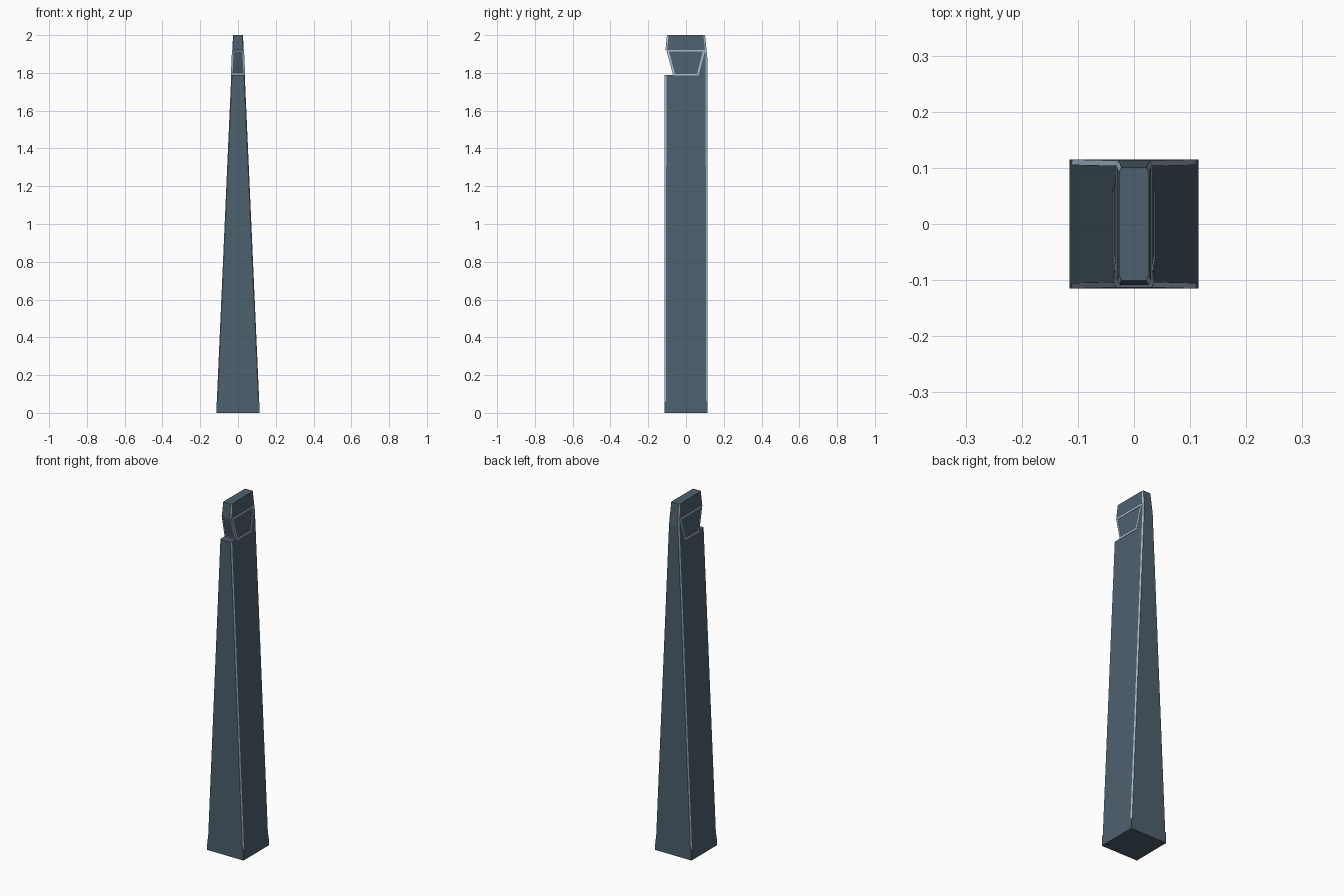
import bpy
from mathutils import Vector

if "Cube" in bpy.data.objects:
    bpy.data.objects.remove(bpy.data.objects["Cube"])


def material(name, rgb):
    m = bpy.data.materials.new(name)
    m.diffuse_color = (*rgb, 1)
    m.use_nodes = True
    m.node_tree.nodes["Principled BSDF"].inputs["Base Color"].default_value = m.diffuse_color
    return m


slate = material("slate metal", (0.075, 0.118, 0.152))
pale = material("pale blue trim", (0.40, 0.50, 0.64))


def make(name, verts, faces, light=()):
    me = bpy.data.meshes.new(name)
    me.from_pydata(verts, [], faces)
    me.materials.append(slate)
    me.materials.append(pale)
    for i in light:
        me.polygons[i].material_index = 1
    ob = bpy.data.objects.new(name, me)
    bpy.context.collection.objects.link(ob)
    return ob


def half_x(z):
    # the straight taper of the two sides
    return 0.115 - 0.0443 * z


CX, CY = 0.004, 0.009   # corner chamfer size


def ring(z, y0, y1):
    h = half_x(z)
    return [(-h + CX, y0, z), (h - CX, y0, z), (h, y0 + CY, z), (h, y1 - CY, z),
            (h - CX, y1, z), (-h + CX, y1, z), (-h, y1 - CY, z), (-h, y0 + CY, z)]


def loft(name, levels):
    # levels: (z, front y, back y); the chamfer faces are pale
    verts = [v for lv in levels for v in ring(*lv)]
    faces, light = [list(range(7, -1, -1))], []
    for r in range(len(levels) - 1):
        for i in range(8):
            j = (i + 1) % 8
            if i % 2:
                light.append(len(faces))
            faces.append([r * 8 + i, r * 8 + j, r * 8 + 8 + j, r * 8 + 8 + i])
    n = (len(levels) - 1) * 8
    faces.append(list(range(n, n + 8)))
    return make(name, verts, faces, light)


# Square foot
foot = []
for z in (0, 0.06):
    h, d = half_x(z), 0.115
    foot += [(-h, -d, z), (h, -d, z), (h, d, z), (-h, d, z)]
make("foot", foot, [[3, 2, 1, 0], [4, 5, 6, 7]] +
     [[i, (i + 1) % 4, (i + 1) % 4 + 4, i + 4] for i in range(4)])

# Tapered post, notched lamp section and cap
loft("post", [(0.06, -0.115, 0.115), (1.79, -0.113, 0.113)])
loft("lamp_section", [(1.79, -0.066, 0.113), (1.88, -0.0912, 0.113), (1.92, -0.102, 0.109)])
loft("cap", [(1.92, -0.109, 0.109), (2.0, -0.101, 0.101)])


def frame(name, corners, width, out=0.002):
    # flat raised trim around a four-sided panel, corners counter-clockwise from outside
    c = [Vector(p) for p in corners]
    n = (c[1] - c[0]).cross(c[3] - c[0]).normalized()
    inner = []
    for i in range(4):
        a, b = (c[i - 1] - c[i]).normalized(), (c[(i + 1) % 4] - c[i]).normalized()
        inner.append(c[i] + (a + b) * width / a.cross(b).length)
    verts = [p + n * s for s in (out, -out) for p in c + inner]
    faces = []
    for i in range(4):
        j = (i + 1) % 4
        faces += [[i, j, j + 4, i + 4], [i + 12, j + 12, j + 8, i + 8],
                  [i + 8, j + 8, j, i], [i + 4, j + 4, j + 12, i + 12]]
    make(name, verts, faces, range(len(faces)))


# Pale trim on both sides and on the sloping front window
lo, hi = half_x(1.785), half_x(1.922)
frame("right_window_trim", [(lo, -0.066, 1.785), (lo, 0.066, 1.785),
                            (hi, 0.102, 1.922), (hi, -0.102, 1.922)], 0.010)
frame("left_window_trim", [(-lo, 0.066, 1.785), (-lo, -0.066, 1.785),
                           (-hi, -0.102, 1.922), (-hi, 0.102, 1.922)], 0.010)
frame("front_window_trim", [(-lo, -0.066, 1.79), (lo, -0.066, 1.79),
                            (hi, -0.102, 1.92), (-hi, -0.102, 1.92)], 0.007)
